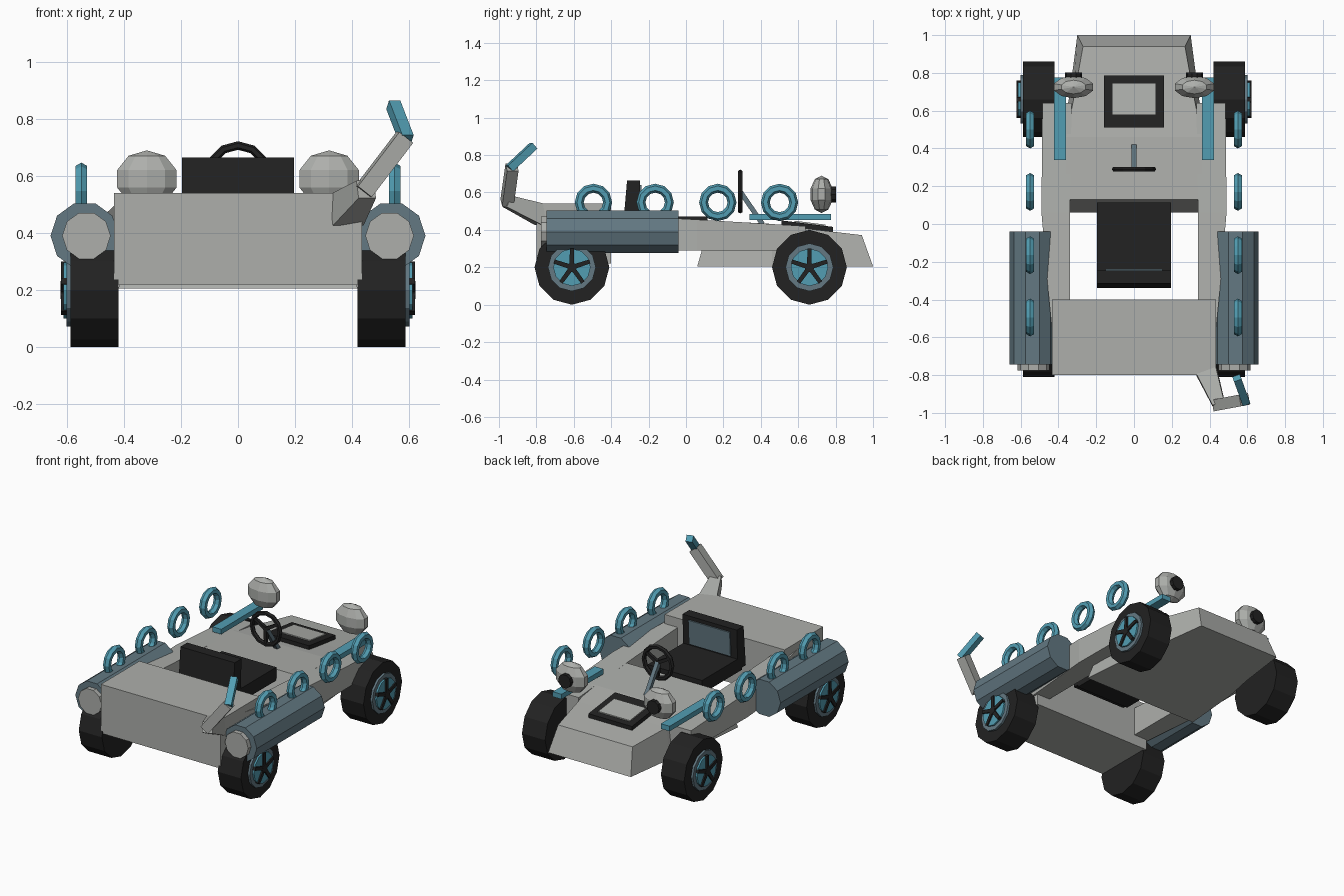
import bpy, bmesh, math
from mathutils import Vector, Matrix

if "Cube" in bpy.data.objects:
    bpy.data.objects.remove(bpy.data.objects["Cube"])


def mat(name, rgb):
    m = bpy.data.materials.new(name)
    m.diffuse_color = (*rgb, 1)
    m.use_nodes = True
    m.node_tree.nodes["Principled BSDF"].inputs["Base Color"].default_value = m.diffuse_color
    return m


GREY = mat("light_grey", (0.42, 0.43, 0.41))
TEAL = mat("teal", (0.085, 0.34, 0.45))
SLATE = mat("slate_blue", (0.125, 0.19, 0.225))
BLACK = mat("black", (0.016, 0.016, 0.016))


def finish(name, bm, m):
    bmesh.ops.recalc_face_normals(bm, faces=bm.faces[:])
    me = bpy.data.meshes.new(name)
    bm.to_mesh(me)
    bm.free()
    me.materials.append(m)
    ob = bpy.data.objects.new(name, me)
    bpy.context.collection.objects.link(ob)
    return ob


def loft(name, rings, m):
    """Skin equal-length point rings and cap both ends."""
    bm = bmesh.new()
    vs = [[bm.verts.new(p) for p in r] for r in rings]
    n = len(vs[0])
    for a, b in zip(vs, vs[1:]):
        for i in range(n):
            bm.faces.new((a[i], a[(i + 1) % n], b[(i + 1) % n], b[i]))
    bm.faces.new(vs[0])
    bm.faces.new(vs[-1])
    return finish(name, bm, m)


def box(name, lo, hi, m):
    (x0, y0, z0), (x1, y1, z1) = lo, hi
    ring = lambda z: [(x0, y0, z), (x1, y0, z), (x1, y1, z), (x0, y1, z)]
    return loft(name, [ring(z0), ring(z1)], m)


def cyl(name, a, b, r, n, m, phase=0.0):
    """Cylinder along x or y."""
    a, b = Vector(a), Vector(b)
    rings = []
    for c in (a, b):
        ring = []
        for i in range(n):
            t = phase + 2 * math.pi * i / n
            u, w = r * math.cos(t), r * math.sin(t)
            along_x = abs(b.x - a.x) > abs(b.y - a.y)
            ring.append(c + (Vector((0, u, w)) if along_x else Vector((u, 0, w))))
        rings.append(ring)
    return loft(name, rings, m)


def bar(name, a, b, wa, wb, m):
    """Square bar between two points, tapering from wa to wb."""
    a, b = Vector(a), Vector(b)
    q = (b - a).to_track_quat('Z', 'Y')
    sq = [(-1, -1), (1, -1), (1, 1), (-1, 1)]
    return loft(name, [[c + q @ Vector((u * w / 2, v * w / 2, 0)) for u, v in sq]
                       for c, w in ((a, wa), (b, wb))], m)


def torus(name, c, R, r, n, k, m, rot):
    bm = bmesh.new()
    vs = []
    for i in range(n):
        t = 2 * math.pi * i / n
        vs.append([])
        for j in range(k):
            s = 2 * math.pi * j / k
            d = R + r * math.cos(s)
            p = Vector((d * math.cos(t), d * math.sin(t), r * math.sin(s)))
            vs[-1].append(bm.verts.new(Vector(c) + rot @ p))
    for i in range(n):
        for j in range(k):
            a, b = vs[i], vs[(i + 1) % n]
            bm.faces.new((a[j], b[j], b[(j + 1) % k], a[(j + 1) % k]))
    return finish(name, bm, m)


ROT_X = Matrix.Rotation(math.pi / 2, 3, 'Y')   # ring axis along x
ROT_Y = Matrix.Rotation(math.pi / 2, 3, 'X')   # ring axis along y

# Rear body block
box("rear_body", (-0.435, -0.80, 0.22), (0.435, -0.40, 0.54), GREY)


# Nose: wedge with slanted ends
def section(yb, yt, wb, wt, zt):
    return [(-wb, yb, 0.205), (wb, yb, 0.205), (wt, yt, zt), (-wt, yt, zt)]


loft("nose", [section(0.06, 0.13, 0.42, 0.36, 0.45),
              section(0.46, 0.46, 0.385, 0.36, 0.432),
              section(0.66, 0.66, 0.345, 0.32, 0.405),
              section(1.0, 0.94, 0.30, 0.27, 0.372)], GREY)

for s, side in ((-1, "left"), (1, "right")):
    # Side rails joining rear block and nose
    rail = [(-0.60, 0.38, 0.43, 0.50), (-0.40, 0.34, 0.45, 0.48),
            (0.06, 0.34, 0.49, 0.455), (0.64, 0.33, 0.485, 0.42)]
    loft(side + "_rail", [[(s * i, y, 0.29), (s * o, y, 0.29), (s * o, y, z), (s * i, y, z)]
                          for y, i, o, z in rail], GREY)

    # Side pods with end caps
    cyl(side + "_pod", (s * 0.538, -0.745, 0.39), (s * 0.538, -0.04, 0.39), 0.12, 10, SLATE)
    cyl(side + "_pod_cap", (s * 0.532, -0.775, 0.39), (s * 0.532, -0.74, 0.39), 0.085, 10, GREY)

    # Rings along each side
    for i, y in enumerate((-0.495, -0.165, 0.17, 0.50)):
        torus(f"{side}_ring_{i + 1}", (s * 0.55, y, 0.547), 0.076, 0.024, 12, 6, TEAL, ROT_X)

    # Bars below the lamps
    box(side + "_bar", (s * 0.392 - 0.032, 0.34, 0.452), (s * 0.392 + 0.032, 0.775, 0.485), TEAL)

    # Lamps with dark lenses
    bm = bmesh.new()
    bmesh.ops.create_uvsphere(bm, u_segments=10, v_segments=5, radius=1)
    for v in bm.verts:
        v.co = Vector((s * 0.32 + v.co.x * 0.115, 0.725 + v.co.y * 0.062, 0.59 + v.co.z * 0.10))
    finish(side + "_lamp", bm, GREY)
    cyl(side + "_lens", (s * 0.32, 0.76, 0.59), (s * 0.32, 0.802, 0.59), 0.045, 10, BLACK)

    # Wheels: tyre, rim, hub disc and five spokes
    for y, end in ((-0.61, "rear"), (0.66, "front")):
        n = f"{side}_{end}_"
        cyl(n + "tyre", (s * 0.42, y, 0.2), (s * 0.588, y, 0.2), 0.2, 12, BLACK, math.pi / 12 * 2)
        cyl(n + "rim", (s * 0.58, y, 0.2), (s * 0.602, y, 0.2), 0.128, 12, SLATE)
        cyl(n + "hub", (s * 0.60, y, 0.2), (s * 0.613, y, 0.2), 0.10, 12, TEAL)
        cyl(n + "hub_centre", (s * 0.60, y, 0.2), (s * 0.623, y, 0.2), 0.026, 10, BLACK)
        for k in range(5):
            t = math.pi / 2 + k * math.tau / 5
            d = Vector((0, math.cos(t), math.sin(t)))
            c = Vector((s * 0.61, y, 0.2))
            bar(f"{n}spoke_{k + 1}", c + d * 0.01, c + d * 0.10, 0.025, 0.022, BLACK)

# Hood hatch, lying on the sloping hood
slope = lambda y: 0.432 - 0.125 * (y - 0.46)


def hatch(name, w, y0, y1, lift, m):
    ring = lambda h: [(x, y, slope(y) + h) for x, y in ((-w, y0), (w, y0), (w, y1), (-w, y1))]
    loft(name, [ring(-0.03), ring(lift)], m)


hatch("hatch_frame", 0.158, 0.51, 0.785, 0.025, BLACK)
hatch("hatch_panel", 0.115, 0.58, 0.745, 0.032, GREY)

# Seat
box("seat_base", (-0.197, -0.30, 0.385), (0.197, 0.115, 0.472), BLACK)
back = lambda z, y0, y1, w: [(-w, y0, z), (w, y0, z), (w, y1, z), (-w, y1, z)]
loft("seat_back", [back(0.40, -0.338, -0.255, 0.197), back(0.665, -0.315, -0.245, 0.197)], BLACK)
loft("seat_back_panel", [back(0.48, -0.27, -0.245, 0.15), back(0.64, -0.265, -0.237, 0.15)], SLATE)

# Steering wheel and column
torus("steering_wheel", (0, 0.29, 0.605), 0.102, 0.015, 12, 6, BLACK, ROT_Y)
for k in range(3):
    t = -math.pi / 2 + k * math.tau / 3
    c = Vector((0, 0.29, 0.605))
    bar(f"steering_spoke_{k + 1}", c, c + 0.1 * Vector((math.cos(t), 0, math.sin(t))), 0.022, 0.018, BLACK)
bar("steering_column", (0, 0.29, 0.605), (0, 0.41, 0.43), 0.026, 0.026, SLATE)

# Jointed arm on the rear corner
bar("arm_base", (0.38, -0.77, 0.48), (0.45, -0.958, 0.553), 0.115, 0.065, GREY)
bar("arm_middle", (0.44, -0.957, 0.545), (0.585, -0.93, 0.735), 0.062, 0.062, GREY)
bar("arm_tip", (0.592, -0.945, 0.728), (0.545, -0.815, 0.85), 0.042, 0.042, TEAL)
